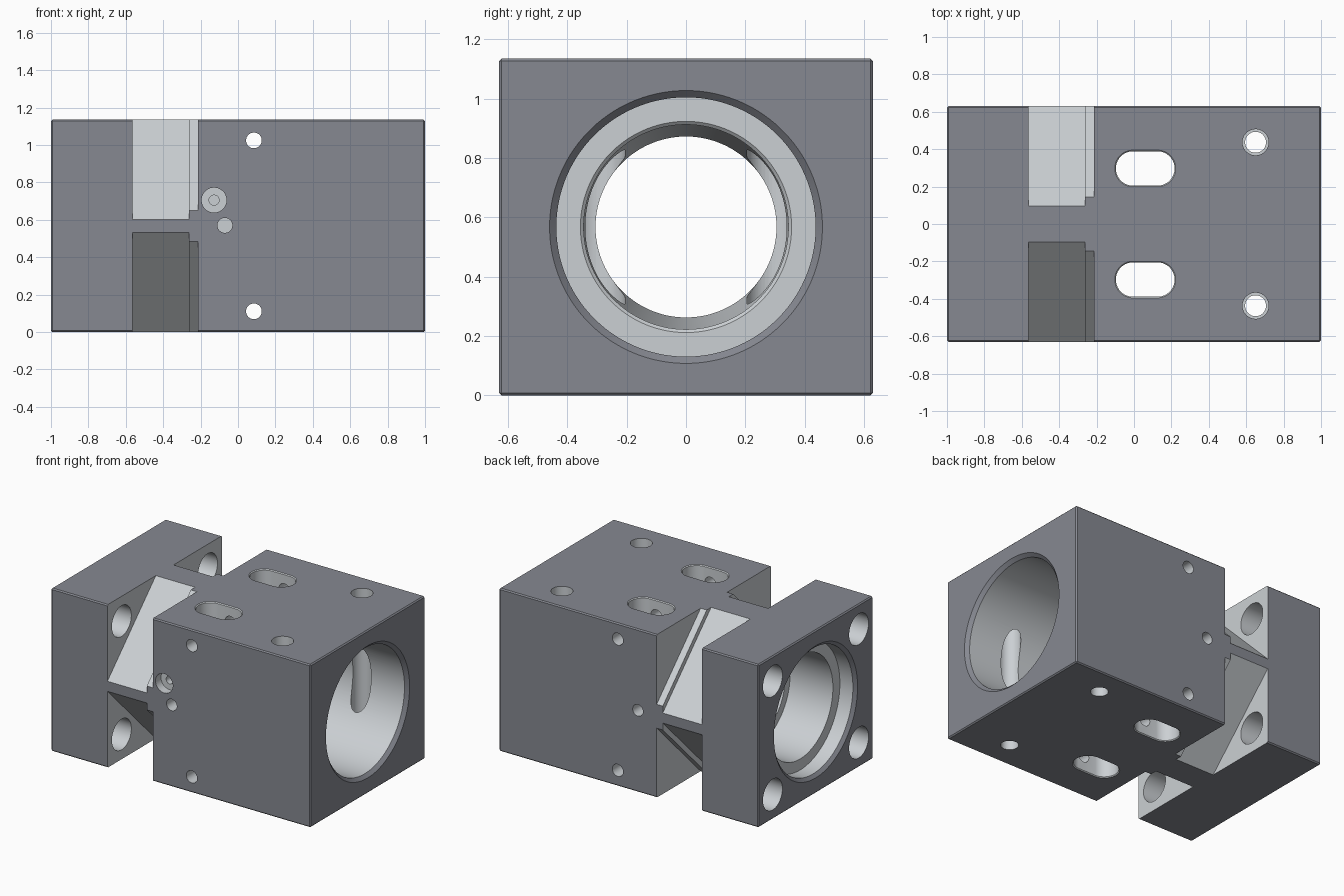
import bpy, bmesh, math

if "Cube" in bpy.data.objects:
    bpy.data.objects.remove(bpy.data.objects["Cube"])

H = 1.135          # block height
ZC = H / 2         # bore axis height
W = 0.63           # half depth


def material(name, colour):
    m = bpy.data.materials.new(name)
    m.diffuse_color = (*colour, 1)
    m.use_nodes = True
    m.node_tree.nodes["Principled BSDF"].inputs["Base Color"].default_value = m.diffuse_color
    return m


DARK = material("dark_coating", (0.24, 0.25, 0.285))
BARE = material("machined_metal", (0.60, 0.63, 0.655))


def make_object(name, bm, mat=BARE):
    bmesh.ops.recalc_face_normals(bm, faces=bm.faces[:])
    me = bpy.data.meshes.new(name)
    bm.to_mesh(me)
    bm.free()
    me.materials.append(mat)
    ob = bpy.data.objects.new(name, me)
    bpy.context.collection.objects.link(ob)
    return ob


def turned(name, axis, centre, profile, stretch=0.0, n=48):
    """Solid of revolution; profile = (position on axis, radius). Stretch makes it an oblong."""
    bm = bmesh.new()
    rings = []
    for t, r in profile:
        ring = []
        for i in range(n):
            ang = 2 * math.pi * (i + 0.5) / n
            a, b = r * math.cos(ang), r * math.sin(ang)
            a += math.copysign(stretch, a)
            co = {'X': (t, a + centre[0], b + centre[1]),
                  'Y': (a + centre[0], t, b + centre[1]),
                  'Z': (a + centre[0], b + centre[1], t)}[axis]
            ring.append(bm.verts.new(co))
        rings.append(ring)
    for p, q in zip(rings, rings[1:]):
        for i in range(n):
            j = (i + 1) % n
            bm.faces.new((p[i], p[j], q[j], q[i]))
    bm.faces.new(rings[0])
    bm.faces.new(rings[-1])
    return make_object(name, bm)


def corner_prism(name, sy, sz, x0, x1, reach):
    """Triangular prism removing a block corner beyond |y| + |z - ZC| = reach."""
    bm = bmesh.new()
    far = 0.8
    tri = [(reach - far, far), (far, reach - far), (far, far)]
    ends = [[bm.verts.new((x, sy * y, ZC + sz * z)) for y, z in tri] for x in (x0, x1)]
    bm.faces.new(ends[0])
    bm.faces.new(ends[1])
    for i in range(3):
        j = (i + 1) % 3
        bm.faces.new((ends[0][i], ends[0][j], ends[1][j], ends[1][i]))
    return make_object(name, bm)


# main block with finely broken edges
bm = bmesh.new()
bmesh.ops.create_cube(bm, size=1)
for v in bm.verts:
    v.co = (v.co.x * 2, v.co.y * 2 * W, (v.co.z + 0.5) * H)
bmesh.ops.bevel(bm, geom=bm.edges[:], offset=0.008, segments=1, affect='EDGES')
block = make_object("bearing_block", bm, DARK)

cutters = []

# stepped and tapered bore along x
bore = [(-1.05, 0.46), (-1.0, 0.46), (-0.98, 0.437), (-0.88, 0.437), (-0.88, 0.36),
        (-0.55, 0.36), (-0.55, 0.305), (-0.08, 0.305), (0.25, 0.345), (0.27, 0.345),
        (0.28, 0.356), (0.28, 0.437), (0.977, 0.437), (1.0, 0.46), (1.05, 0.46)]
cutters.append(turned("bore_cutter", 'X', (0, ZC), bore, n=128))

slot = [(-0.05, 0.098), (0, 0.098), (0.006, 0.092),
        (H - 0.006, 0.092), (H, 0.098), (H + 0.05, 0.098)]
clamp = [(-0.05, 0.056), (0.13, 0.056), (0.13, 0.07), (H + 0.05, 0.07)]
for sy in (-1, 1):
    # oblong slots and counterbored vertical clamp holes
    cutters.append(turned("slot_cutter", 'Z', (0.06, sy * 0.297), slot, 0.065))
    cutters.append(turned("clamp_hole_cutter", 'Z', (0.65, sy * 0.437), clamp))
    # blind dowel holes on front and back
    cutters.append(turned("dowel_hole_cutter", 'Y', (-0.07, 0.57),
                          [(sy * 0.7, 0.04), (sy * 0.43, 0.04)], n=32))
    for sz in (-1, 1):
        # stepped corner notches and flange bolt holes
        cutters.append(corner_prism("notch_cutter", sy, sz, -0.565, -0.262, 0.665))
        cutters.append(corner_prism("notch_step_cutter", sy, sz, -0.28, -0.215, 0.713))
        cutters.append(turned("bolt_hole_cutter", 'X', (sy * 0.474, ZC + sz * 0.395),
                              [(-1.05, 0.107), (-0.45, 0.107)]))

# cross holes through the full depth
for sz in (-1, 1):
    cutters.append(turned("cross_hole_cutter", 'Y', (0.085, ZC + sz * 0.457),
                          [(-0.7, 0.042), (0.7, 0.042)], n=32))

# counterbored blind oil port on the front
cutters.append(turned("oil_port_cutter", 'Y', (-0.128, 0.705),
                      [(-0.7, 0.067), (-0.57, 0.067), (-0.57, 0.027), (-0.4, 0.027)], n=32))

# carve everything out of the block, cut faces keep the bare metal
bpy.context.view_layer.objects.active = block
block.select_set(True)
for c in cutters:
    c.hide_render = True
    m = block.modifiers.new(c.name, 'BOOLEAN')
    m.operation = 'DIFFERENCE'
    m.solver = 'EXACT'
    m.material_mode = 'TRANSFER'
    m.object = c
    bpy.ops.object.modifier_apply(modifier=m.name)
for c in cutters:
    bpy.data.objects.remove(c, do_unlink=True)

# the bore's entry chamfers are coated like the outside
dark_slot = block.data.materials.find(DARK.name)
for p in block.data.polygons:
    if abs(p.center.x) > 0.978 and 0.4 < math.hypot(p.center.y, p.center.z - ZC) < 0.47:
        p.material_index = dark_slot

bpy.ops.object.shade_smooth_by_angle(angle=math.radians(25))
